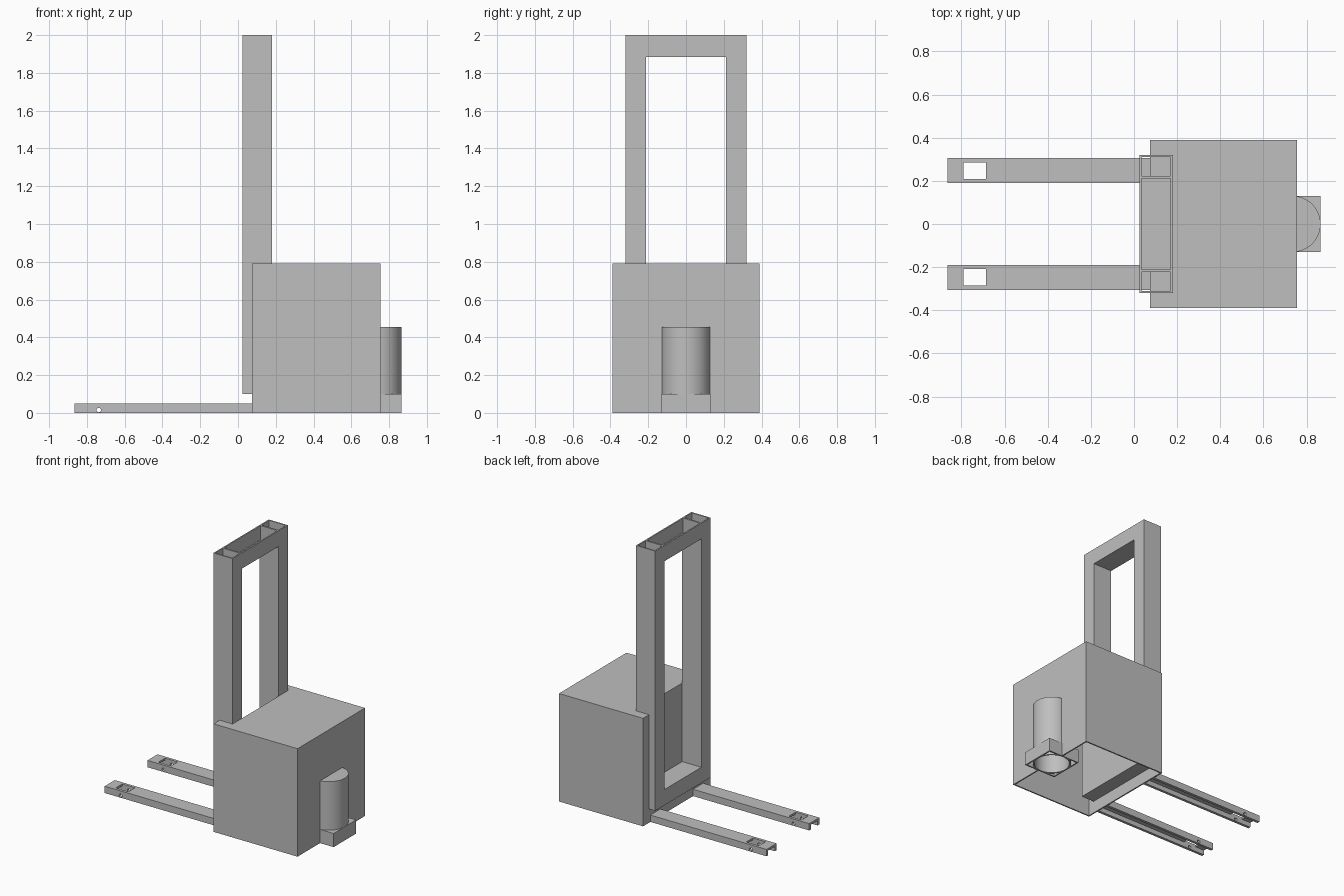
import bpy
import bmesh
from mathutils import Matrix, Vector

cube = bpy.data.objects.get("Cube")
if cube:
    bpy.data.objects.remove(cube, do_unlink=True)

WALL = 0.01

grey = bpy.data.materials.new("plain grey")
grey.use_nodes = True
grey.diffuse_color = (0.52, 0.52, 0.52, 1)
grey.node_tree.nodes["Principled BSDF"].inputs["Base Color"].default_value = grey.diffuse_color


def finish(name, bm):
    mesh = bpy.data.meshes.new(name)
    bm.to_mesh(mesh)
    bm.free()
    mesh.materials.append(grey)
    obj = bpy.data.objects.new(name, mesh)
    bpy.context.collection.objects.link(obj)
    return obj


def box(name, x, y, z):
    """Box from (low, high) pairs."""
    low, high = (Vector(p) for p in zip(x, y, z))
    bm = bmesh.new()
    bmesh.ops.create_cube(bm, size=1, matrix=Matrix.Translation((low + high) / 2)
                          @ Matrix.Diagonal((high - low).to_4d()))
    return finish(name, bm)


def cylinder(name, centre, radius, depth, axis="Z", sides=48):
    turn = Matrix.Rotation(1.570796, 4, "X") if axis == "Y" else Matrix.Identity(4)
    bm = bmesh.new()
    bmesh.ops.create_cone(bm, cap_ends=True, segments=sides, radius1=radius,
                          radius2=radius, depth=depth,
                          matrix=Matrix.Translation(centre) @ turn)
    return finish(name, bm)


def cut(obj, *cutters):
    """Subtract each cutter, then discard it."""
    for tool in cutters:
        tool.hide_render = True
        mod = obj.modifiers.new("cut", "BOOLEAN")
        mod.operation, mod.solver, mod.object = "DIFFERENCE", "EXACT", tool
        bpy.context.view_layer.objects.active = obj
        bpy.ops.object.modifier_apply(modifier=mod.name)
        bpy.data.objects.remove(tool, do_unlink=True)
    return obj


def span(half):
    return (-half, half)


# Main dimensions
MAST_X, MAST_HALF, OPEN_HALF = (0.025, 0.18), 0.32, 0.213
BODY_X, BODY_HALF, BODY_TOP = (0.075, 0.755), 0.39, 0.79
LEDGE = 0.1
WHEEL_X, WHEEL_R, WHEEL_TOP = 0.735, 0.13, 0.455

# Body: thin shell open below, notched around the mast
inside = box("inside", (BODY_X[0] + WALL, BODY_X[1] - WALL),
             span(BODY_HALF - WALL), (-0.1, BODY_TOP - WALL))
cut(inside, box("notch", (0, MAST_X[1] + WALL), span(MAST_HALF + WALL), (LEDGE - WALL, 1)))
housing_x = (WHEEL_X - WHEEL_R, WHEEL_X + WHEEL_R)
body = cut(
    box("body", BODY_X, span(BODY_HALF), (0, BODY_TOP)),
    box("notch", (0, MAST_X[1]), span(MAST_HALF), (LEDGE, 1)),
    inside,
    box("housing_gap", housing_x, span(WHEEL_R), (-0.1, LEDGE)),
    cylinder("drive_gap", (WHEEL_X, 0, WHEEL_TOP / 2), WHEEL_R, WHEEL_TOP))

# Drive unit: round cover over a square open-bottomed housing
drive = cut(cylinder("drive_cover", (WHEEL_X, 0, WHEEL_TOP / 2), WHEEL_R, WHEEL_TOP),
            cylinder("hollow", (WHEEL_X, 0, WHEEL_TOP / 2 - WALL), WHEEL_R - WALL, WHEEL_TOP))
cut(box("drive_housing", housing_x, span(WHEEL_R), (0, LEDGE)),
    box("hollow", (housing_x[0] + WALL, housing_x[1] - WALL), span(WHEEL_R - WALL),
        (-0.1, LEDGE - WALL)),
    cylinder("hole", (WHEEL_X, 0, LEDGE / 2), WHEEL_R - WALL / 2, 0.3))

# Mast columns: open square tubes
tube_x = (MAST_X[0] + WALL, MAST_X[1] - WALL)
for side, label in ((1, "left"), (-1, "right")):
    y = sorted((side * OPEN_HALF, side * MAST_HALF))
    cut(box(label + "_mast_column", MAST_X, y, (LEDGE, 2)),
        box("hollow", tube_x, (y[0] + WALL, y[1] - WALL), (0, 3)))

# Cross beams: channels open at the top and at the bottom
beam = 0.115
cut(box("top_beam", MAST_X, span(OPEN_HALF), (2 - beam, 2)),
    box("hollow", tube_x, span(OPEN_HALF - 0.003), (2 - beam + WALL, 3)))
cut(box("bottom_beam", MAST_X, span(OPEN_HALF), (LEDGE, LEDGE + beam)),
    box("hollow", tube_x, span(OPEN_HALF - 0.003), (0, LEDGE + beam - WALL)))

# Forks: inverted channels with a roller window and axle holes
for side, label in ((1, "left"), (-1, "right")):
    middle, half, inner = side * 0.247, 0.058, 0.038
    cut(box(label + "_fork", (-0.865, BODY_X[0]), (middle - half, middle + half), (0, 0.05)),
        box("channel", (-1, 0.2), (middle - inner, middle + inner), (-0.1, 0.035)),
        box("window", (-0.79, -0.687), (middle - inner, middle + inner), (-0.1, 0.1)),
        cylinder("axle", (-0.737, middle, 0.015), 0.012, 0.3, "Y", 16))

# Smooth only the round cover
bpy.ops.object.select_all(action="DESELECT")
drive.select_set(True)
bpy.context.view_layer.objects.active = drive
bpy.ops.object.shade_smooth_by_angle(angle=0.6)
